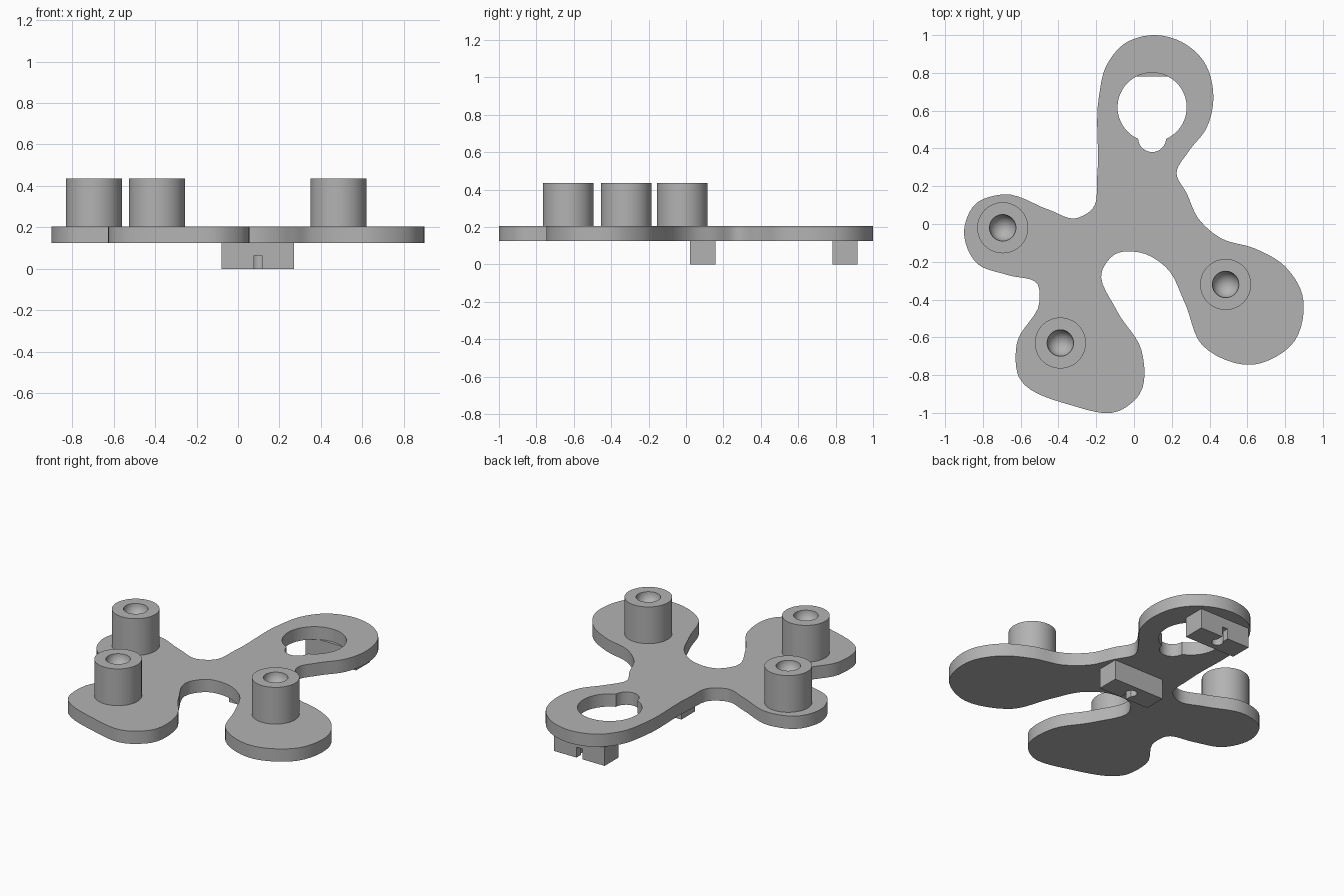
import bpy, bmesh, math
from mathutils import Vector, Matrix

cube = bpy.data.objects.get("Cube")
if cube:
    bpy.data.objects.remove(cube, do_unlink=True)

GREY = (0.45, 0.45, 0.45, 1)
grey = bpy.data.materials.new("plain grey")
grey.use_nodes = True
grey.diffuse_color = GREY
grey.node_tree.nodes["Principled BSDF"].inputs["Base Color"].default_value = GREY

PLATE_LOW, PLATE_TOP, POST_TOP = 0.125, 0.205, 0.435


def finish(name, bm):
    """Turn a bmesh into a grey object."""
    bmesh.ops.remove_doubles(bm, verts=bm.verts, dist=1e-5)
    bmesh.ops.recalc_face_normals(bm, faces=bm.faces)
    mesh = bpy.data.meshes.new(name)
    bm.to_mesh(mesh)
    bm.free()
    mesh.materials.append(grey)
    obj = bpy.data.objects.new(name, mesh)
    bpy.context.collection.objects.link(obj)
    return obj


def smooth(obj):
    bpy.ops.object.select_all(action="DESELECT")
    obj.select_set(True)
    bpy.context.view_layer.objects.active = obj
    bpy.ops.object.shade_smooth_by_angle(angle=math.radians(35))


def box(name, centre, size):
    bm = bmesh.new()
    bmesh.ops.create_cube(bm, size=1, matrix=Matrix.Translation(centre) @ Matrix.Diagonal((*size, 1)))
    return finish(name, bm)


def cylinder(name, centre, radius, depth, sides=64):
    bm = bmesh.new()
    bmesh.ops.create_cone(bm, cap_ends=True, segments=sides, radius1=radius, radius2=radius,
                          depth=depth, matrix=Matrix.Translation(centre))
    return finish(name, bm)


def cut(obj, cutter):
    """Subtract a cutter and discard it."""
    mod = obj.modifiers.new("cut", "BOOLEAN")
    mod.operation, mod.solver, mod.object = "DIFFERENCE", "EXACT", cutter
    bpy.ops.object.select_all(action="DESELECT")
    bpy.context.view_layer.objects.active = obj
    obj.select_set(True)
    bpy.ops.object.modifier_apply(modifier=mod.name)
    bpy.data.objects.remove(cutter, do_unlink=True)


def closed_spline(points, steps=6):
    """Smooth closed loop through the points, spaced by chord length."""
    pts = [Vector(p) for p in points]
    n = len(pts)
    loop = []
    for i in range(n):
        a, b, c, d = (pts[(i + k) % n] for k in (-1, 0, 1, 2))
        la, lb, lc = ((q - p).length for p, q in ((a, b), (b, c), (c, d)))
        start = ((b - a) / la * lb + (c - b) / lb * la) / (la + lb) * lb
        end = ((c - b) / lb * lc + (d - c) / lc * lb) / (lb + lc) * lb
        for s in range(steps):
            t = s / steps
            u = 1 - t
            loop.append(u * u * (1 + 2 * t) * b + t * t * (3 - 2 * t) * c
                        + t * u * u * start - t * t * u * end)
    return loop


# Four-lobed plate, outlined clockwise in hundredths of a unit
outline = [(10, 100), (25, 96.5), (37, 86), (42, 68), (38.5, 51), (29, 38.5), (22.5, 27), (28, 16),
           (34, 3), (46, -7.5), (64, -13), (80, -22.5), (89, -37), (85, -62), (63, -74.5),
           (36, -64), (27, -42), (17, -23), (4, -15.3), (-10, -16), (-17, -25), (-9, -46), (4, -67),
           (3, -90), (-8, -99), (-33, -96), (-61, -81), (-62, -63), (-50, -41), (-51, -32),
           (-67, -27), (-83, -21), (-90, -4), (-84, 10.5), (-69, 15.7), (-45, 7.5), (-31, 3),
           (-22, 8), (-19.5, 25), (-18.5, 68), (-15, 83), (-5, 95.5)]
bm = bmesh.new()
base = bm.faces.new([bm.verts.new((p.x / 100, p.y / 100, PLATE_LOW)) for p in closed_spline(outline)])
wall = bmesh.ops.extrude_face_region(bm, geom=[base], use_keep_orig=True)
bmesh.ops.translate(bm, vec=(0, 0, PLATE_TOP - PLATE_LOW),
                    verts=[g for g in wall["geom"] if isinstance(g, bmesh.types.BMVert)])
plate = finish("plate", bm)

# Keyhole opening: large round with a small round below it
for y, radius in ((0.618, 0.183), (0.455, 0.074)):
    cut(plate, cylinder("keyhole_cutter", (0.096, y, PLATE_LOW), radius, 1))
smooth(plate)


# Posts with a hemispherical dish in the top
def post(name, x, y, radius=0.135, dish=0.07):
    profile = [(radius, PLATE_TOP), (radius, POST_TOP)]
    for i in range(11):
        a = math.pi / 2 * i / 10
        profile.append((dish * math.cos(a), POST_TOP - dish * math.sin(a)))
    bm = bmesh.new()
    verts = [bm.verts.new((x + r, y, z)) for r, z in profile]
    edges = [bm.edges.new(pair) for pair in zip(verts, verts[1:])]
    bmesh.ops.spin(bm, geom=verts + edges, cent=(x, y, 0), axis=(0, 0, 1),
                   angle=math.tau, steps=64)
    bmesh.ops.remove_doubles(bm, verts=bm.verts, dist=1e-5)
    rim = [e for e in bm.edges if e.is_boundary]
    bmesh.ops.holes_fill(bm, edges=rim)
    smooth(finish(name, bm))


post("right_post", -0.695, -0.02)
post("front_post", -0.39, -0.63)
post("left_post", 0.485, -0.32)

# Mounting blocks with a round pocket and a slot opening outwards
for name, y, outward in (("front_block", 0.09, -1), ("back_block", 0.85, 1)):
    block = box(name, (0.096, y, PLATE_LOW / 2), (0.35, 0.136, PLATE_LOW))
    cut(block, box("slot_cutter", (0.096, y + outward * 0.05, 0), (0.04, 0.1, 0.13)))
    cut(block, cylinder("pocket_cutter", (0.096, y, 0), 0.033, 0.13, 32))
    smooth(block)
